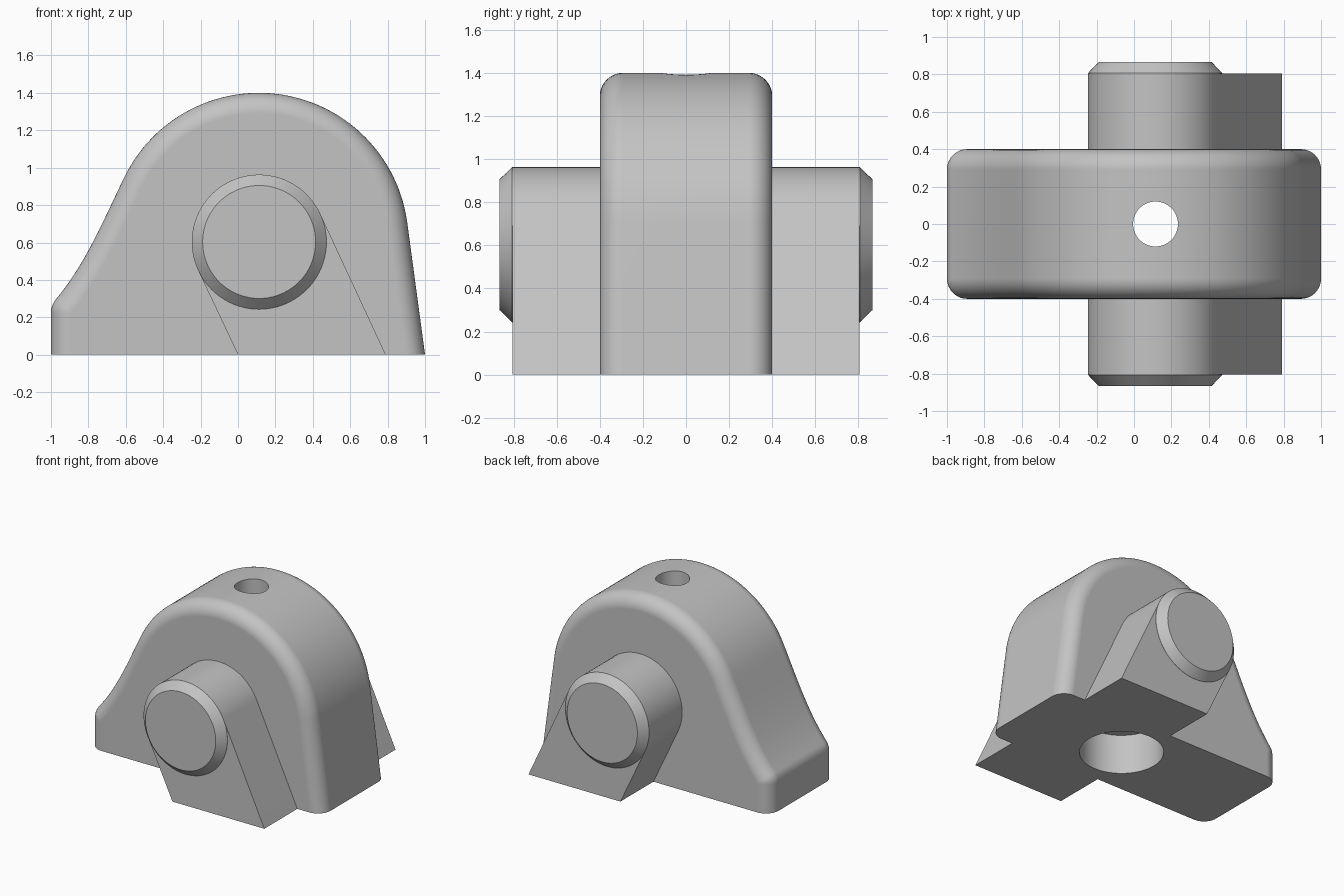
import bpy, bmesh, math
from mathutils import Vector

if "Cube" in bpy.data.objects:
    bpy.data.objects.remove(bpy.data.objects["Cube"])

grey = bpy.data.materials.new("plain_grey")
grey.diffuse_color = (0.55, 0.55, 0.55, 1)
grey.use_nodes = True
grey.node_tree.nodes["Principled BSDF"].inputs["Base Color"].default_value = grey.diffuse_color


def loft(name, rings):
    """Skin equal-length rings of points and cap both ends."""
    bm = bmesh.new()
    vs = [[bm.verts.new(p) for p in ring] for ring in rings]
    n = len(vs[0])
    for a, b in zip(vs, vs[1:]):
        for i in range(n):
            j = (i + 1) % n
            bm.faces.new((a[i], a[j], b[j], b[i]))
    bm.faces.new(vs[0])
    bm.faces.new(vs[-1])
    bmesh.ops.recalc_face_normals(bm, faces=bm.faces)
    me = bpy.data.meshes.new(name)
    bm.to_mesh(me)
    bm.free()
    me.materials.append(grey)
    ob = bpy.data.objects.new(name, me)
    bpy.context.collection.objects.link(ob)
    return ob


def activate(ob):
    bpy.ops.object.select_all(action='DESELECT')
    ob.select_set(True)
    bpy.context.view_layer.objects.active = ob


def smooth(ob):
    activate(ob)
    bpy.ops.object.shade_smooth_by_angle(angle=math.radians(30))
    ob.modifiers.new("weighted", 'WEIGHTED_NORMAL').keep_sharp = True


def arc(cx, cz, r, a0, a1, n):
    angles = [math.radians(a0 + (a1 - a0) * i / n) for i in range(n + 1)]
    return [Vector((cx + r * math.cos(a), cz + r * math.sin(a))) for a in angles]


# Housing outline: right flank, round crown, concave shoulder, rounded toe
crown = arc(0.112, 0.6, 0.8, 7.85, 154, 56)
toe = arc(-0.89, 0.225, 0.11, 140, 180, 8)
p0, p3 = crown[-1], toe[0]
p1 = p0 + 0.25 * Vector((-0.438, -0.899))
p2 = p3 + 0.25 * Vector((0.643, 0.766))
shoulder = []
for i in range(1, 20):
    t = i / 20
    s = 1 - t
    shoulder.append(s**3 * p0 + 3 * s * s * t * p1 + 3 * s * t * t * p2 + t**3 * p3)
outline = [Vector((1, 0))] + crown + shoulder + toe + [Vector((-1, 0))]


def inset(d, y):
    ring = []
    last = len(outline) - 1
    for i, p in enumerate(outline):
        t = (outline[min(i + 1, last)] - outline[max(i - 1, 0)]).normalized()
        q = p + d * Vector((-t.y, t.x))
        ring.append((q.x, y, 0 if i in (0, last) else q.y))
    return ring


# Housing with rounded front and back rims
R = 0.108
steps = [math.radians(90 * k / 10) for k in range(11)]
half = [(R * (1 - math.sin(a)), 0.4 - R + R * math.cos(a)) for a in steps]
layers = [(d, -y) for d, y in half] + [(d, y) for d, y in reversed(half)]
housing = loft("housing", [inset(d, y) for d, y in layers])

# Stepped vertical bore: wide below, narrow through the top
bore = [[(c.x, c.y, z) for c in arc(0.115, 0, r, 0, 354.375, 63)]
        for r, z in ((0.298, -0.1), (0.298, 0.31), (0.12, 0.31), (0.12, 1.6))]
cutter = loft("bore_cutter", bore)
cutter.hide_render = True
mod = housing.modifiers.new("bore", 'BOOLEAN')
mod.operation = 'DIFFERENCE'
mod.solver = 'EXACT'
mod.object = cutter
activate(housing)
bpy.ops.object.modifier_apply(modifier=mod.name)
bpy.data.objects.remove(cutter)
smooth(housing)

# Slanted pin supports and chamfered pin ends, front and back
CX, CZ = 0.113, 0.603
tilt = 24.4
support_outline = [Vector((0.79, 0))] + arc(CX, CZ, 0.36, tilt, tilt + 180, 40) + [Vector((0, 0))]
for side, sign in (("front", -1), ("back", 1)):
    smooth(loft(side + "_pin_support",
                [[(p.x, sign * y, p.y) for p in support_outline] for y in (0.39, 0.805)]))
    smooth(loft(side + "_pin_end",
                [[(p.x, sign * y, p.y) for p in arc(CX, CZ, r, 0, 355.5, 79)]
                 for r, y in ((0.36, 0.804), (0.36, 0.806), (0.302, 0.866))]))
